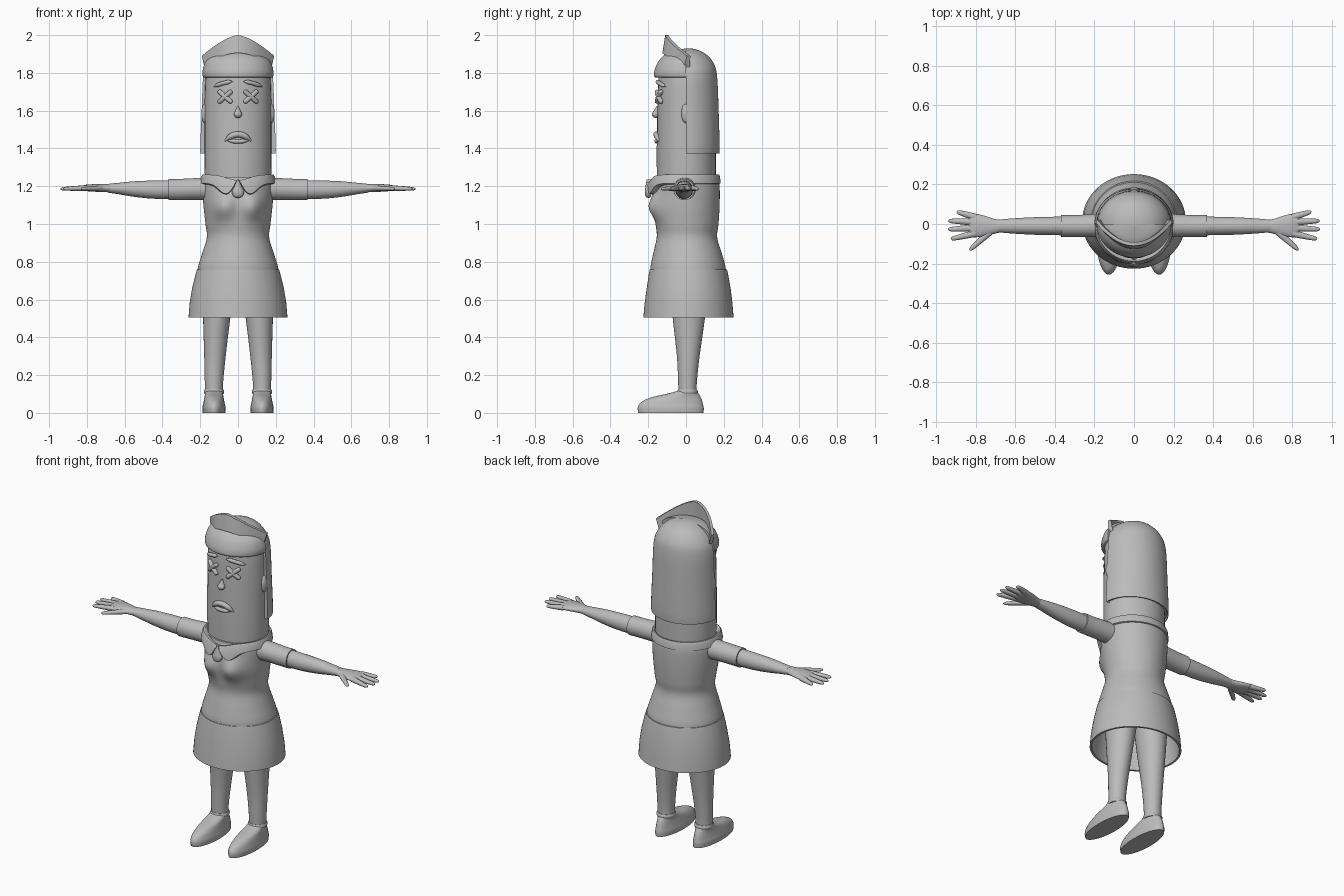
import bpy, bmesh
from math import sin, cos, pi, sqrt, exp, radians
from mathutils import Vector

cube = bpy.data.objects.get("Cube")
if cube:
    bpy.data.objects.remove(cube)

grey = bpy.data.materials.new("plain grey")
grey.use_nodes = True
colour = (0.5, 0.5, 0.5, 1)
grey.diffuse_color = colour
grey.node_tree.nodes["Principled BSDF"].inputs["Base Color"].default_value = colour
UP = Vector((0, 0, 1))


def finish(name, bm, mirror=False):
    bmesh.ops.recalc_face_normals(bm, faces=bm.faces)
    mesh = bpy.data.meshes.new(name)
    bm.to_mesh(mesh)
    bm.free()
    mesh.materials.append(grey)
    mesh.polygons.foreach_set("use_smooth", [True] * len(mesh.polygons))
    mesh.set_sharp_from_angle(angle=radians(40))
    ob = bpy.data.objects.new(name, mesh)
    bpy.context.scene.collection.objects.link(ob)
    if mirror:
        ob.modifiers.new("Mirror", "MIRROR")
    return ob


def smooth_rings(rings, steps):
    # Catmull-Rom interpolation between the given cross-sections
    out = []
    for i in range(len(rings) - 1):
        a, b, c, d = (rings[max(0, min(len(rings) - 1, i + k))] for k in (-1, 0, 1, 2))
        for s in range(steps):
            t = s / steps
            out.append([q + t / 2 * (r - p + t * (2 * p - 5 * q + 4 * r - e + t * (3 * (q - r) + e - p)))
                        for p, q, r, e in zip(a, b, c, d)])
    return out + [list(rings[-1])]


def sweep(name, rings, axis=None, steps=4, sides=32, arc=None, mirror=False, caps=True, warp=None):
    # Each ring: x, y, z, horizontal radius, vertical (or depth) radius
    rings = smooth_rings(rings, steps)
    centres = [Vector(r[:3]) for r in rings]
    bm = bmesh.new()
    loops = []
    for i, r in enumerate(rings):
        d = axis or (centres[min(i + 1, len(rings) - 1)] - centres[max(i - 1, 0)])
        d = Vector(d).normalized()
        if abs(d.z) > 0.99:
            u, v = Vector((1, 0, 0)), Vector((0, 1, 0))
        else:
            v = (UP - d * d.z).normalized()
            u = v.cross(d)
        loop = []
        for k in range(sides):
            a = arc[0] + (arc[1] - arc[0]) * k / (sides - 1) if arc else 2 * pi * k / sides
            p = centres[i] + u * cos(a) * max(r[3], 0.001) + v * sin(a) * max(r[4], 0.001)
            loop.append(bm.verts.new(warp(p) if warp else p))
        loops.append(loop)
    for lo, hi in zip(loops, loops[1:]):
        for k in range(sides):
            j = (k + 1) % sides
            bm.faces.new((lo[k], lo[j], hi[j], hi[k]))
    if caps:
        bm.faces.new(loops[0])
        bm.faces.new(loops[-1])
    return finish(name, bm, mirror)


def upright(name, profile, **options):
    # Profile rows: z, half width, front y, back y
    return sweep(name, [(0, (f + b) / 2, z, w, (b - f) / 2) for z, w, f, b in profile], UP, **options)


def blob(name, c, r, mirror=False):
    rings = [(c[0], c[1], c[2] - r[2] * cos(pi * i / 12), r[0] * sin(pi * i / 12), r[1] * sin(pi * i / 12))
             for i in range(13)]
    sweep(name, rings, UP, steps=1, sides=24, mirror=mirror)


def face_y(x):
    return -0.155 * sqrt(1 - (x / 0.178) ** 2)


def stroke(name, points, radius, mirror=False, taper=0.8):
    # Rounded raised strip lying on the face
    n = len(points) - 1
    rings = []
    for i, (x, z) in enumerate(points):
        r = radius * (1 - taper * abs(2 * i / n - 1) ** 4)
        rings.append((x, face_y(x) - 0.002, z, r, r))
    sweep(name, rings, sides=12, mirror=mirror)


# Head, hair and cap
upright("head", [(1.2, .174, -.153, .158), (1.4, .178, -.155, .158), (1.78, .172, -.146, .15),
                 (1.86, .14, -.12, .125), (1.9, .09, -.08, .08), (1.92, .01, -.01, .01)])
upright("hair", [(1.383, .19, -.168, .168), (1.39, .2, -.178, .178), (1.6, .192, -.173, .173),
                 (1.78, .184, -.165, .165), (1.85, .158, -.147, .147), (1.9, .11, -.105, .105),
                 (1.925, .05, -.05, .05), (1.93, .005, -.005, .005)], arc=(0, pi))
upright("cap_front", [(1.775, .178, -.16, .16), (1.785, .187, -.17, .17), (1.82, .186, -.165, .165),
                      (1.87, .165, -.14, .14), (1.91, .11, -.09, .09), (1.928, .01, -.01, .01)],
        arc=(pi, 2 * pi))

# Upturned curved brim
bm = bmesh.new()
columns = []
for i in range(33):
    t = i / 16 - 1
    s = t * t
    low, high = 1.905 - .075 * s, 2.0 - .11 * abs(t) ** 1.5
    y = -.125 + .115 * s
    columns.append([bm.verts.new(p) for p in (
        (.178 * t, y, low), (.192 * t, y + .015, high),
        (.186 * t, y + .033, high), (.168 * t, y + .03, low))])
for a, b in zip(columns, columns[1:]):
    for k in range(4):
        j = (k + 1) % 4
        bm.faces.new((a[k], a[j], b[j], b[k]))
bm.faces.new(columns[0])
bm.faces.new(columns[-1])
finish("cap_brim", bm)

# Facial features
for name, tilt in (("eye_cross_a", 1), ("eye_cross_b", -1)):
    stroke(name, [(.068 + .036 * t, 1.674 + .032 * t * tilt) for t in (-1, -.9, -.5, 0, .5, .9, 1)],
           .013, True)
stroke("eyebrow", [(.03, 1.755), (.05, 1.752), (.08, 1.745), (.11, 1.735), (.128, 1.727)], .011, True)
sweep("nose", [(0, -.158, 1.56, .004, .004), (0, -.16, 1.568, .016, .016), (0, -.16, 1.583, .021, .021),
               (0, -.157, 1.6, .013, .013), (0, -.153, 1.625, .002, .003)], UP, sides=20)
stroke("upper_lip", [(-.07, 1.438), (-.045, 1.46), (-.015, 1.473), (.015, 1.473), (.045, 1.46), (.07, 1.438)],
       .016)
stroke("lower_lip", [(-.058, 1.444), (-.03, 1.439), (0, 1.437), (.03, 1.439), (.058, 1.444)], .011)
blob("ear", (.176, -.002, 1.585), (.018, .023, .05), True)


# Torso with a shaped chest
def chest(p):
    if p.y < 0:
        p.y -= .045 * exp(-((abs(p.x) - .08) / .06) ** 2 - ((p.z - 1.09) / .065) ** 2)
    return p


upright("torso", [(.74, .215, -.188, .212), (.78, .21, -.187, .208), (.85, .188, -.172, .188),
                  (.93, .165, -.155, .165), (1.0, .172, -.16, .172), (1.1, .183, -.168, .178),
                  (1.2, .188, -.172, .178), (1.25, .175, -.165, .17)], sides=64, steps=6, warp=chest)


# Pointed collar and knot
def collar_shape(p):
    if p.y < 0:
        if p.z < 1.235:
            p.z += .03 * exp(-(p.x / .025) ** 2) - .055 * exp(-((abs(p.x) - .065) / .05) ** 2)
        else:
            p.z -= .03 * exp(-(p.x / .08) ** 2)
    return p


upright("collar", [(1.245, .165, -.15, .15), (1.262, .18, -.178, .168), (1.262, .188, -.188, .175),
                   (1.25, .195, -.196, .18), (1.215, .2, -.204, .184), (1.21, .185, -.18, .17)],
        steps=1, sides=96, caps=False, warp=collar_shape)
sweep("collar_knot", [(0, -.198, 1.138, .004, .004), (0, -.2, 1.146, .022, .014), (0, -.2, 1.168, .032, .018),
                      (0, -.2, 1.19, .024, .016), (0, -.198, 1.235, .004, .01)], UP, sides=20)

# Hollow skirt
skirt = [(.505, .262, -.226, .252), (.58, .256, -.219, .246), (.66, .243, -.208, .236),
         (.74, .223, -.196, .222), (.76, .217, -.192, .217)]
inner = [(z, w - .012, f + .012, b - .012) for z, w, f, b in reversed(skirt)]
upright("skirt", skirt + inner + skirt[:1], steps=1, sides=64, caps=False)

# Legs, ankle cuffs and shoes
sweep("leg", [(.1, .02, .76, .1, .1), (.108, .017, .6, .083, .092), (.113, .015, .5, .072, .085),
              (.122, .012, .3, .057, .06), (.127, .008, .17, .049, .05), (.127, .008, .1, .047, .047)],
      UP, mirror=True)
sweep("ankle_cuff", [(.127, .008, .1, .05, .052), (.127, .008, .112, .054, .055), (.127, .008, .124, .05, .05)],
      UP, mirror=True)
shoe = [(.0, .061, -.253, .093), (.025, .062, -.256, .094), (.045, .058, -.248, .09), (.065, .054, -.225, .085),
        (.085, .05, -.175, .077), (.1, .048, -.105, .068), (.112, .047, -.06, .06), (.118, .043, -.04, .055)]
sweep("shoe", [(.127, (f + b) / 2, z, w, (b - f) / 2) for z, w, f, b in shoe], UP, mirror=True)

# Sleeves, arms and hands
ALONG = (1, 0, 0)
sweep("sleeve", [(.12, -.008, 1.185, .062, .062), (.2, -.008, 1.186, .058, .058), (.3, -.01, 1.183, .055, .056),
                 (.368, -.01, 1.182, .055, .056)], ALONG, mirror=True)
sweep("arm", [(.34, -.01, 1.182, .047, .05), (.45, -.01, 1.182, .046, .048), (.55, -.01, 1.185, .042, .041),
              (.64, -.01, 1.188, .036, .029), (.69, -.01, 1.189, .031, .023)], ALONG, mirror=True)
sweep("palm", [(.66, -.01, 1.189, .03, .022), (.7, -.012, 1.19, .036, .021), (.76, -.01, 1.191, .053, .02),
               (.81, -.007, 1.191, .06, .016), (.835, -.005, 1.19, .053, .008)], ALONG, mirror=True)
digits = {"index_finger": (.8, -.047, .925, -.076), "middle_finger": (.81, -.02, .94, -.027),
          "ring_finger": (.81, .01, .938, .016), "little_finger": (.8, .034, .895, .062),
          "thumb": (.71, -.025, .83, -.132)}
for name, (x0, y0, x1, y1) in digits.items():
    rings = []
    for t, r in ((0, .018), (.35, .016), (.7, .013), (.92, .01), (1, .002)):
        rings.append((x0 + (x1 - x0) * t, y0 + (y1 - y0) * t, 1.19 - .004 * t, r, r * .85))
    sweep(name, rings, sides=14, mirror=True)
